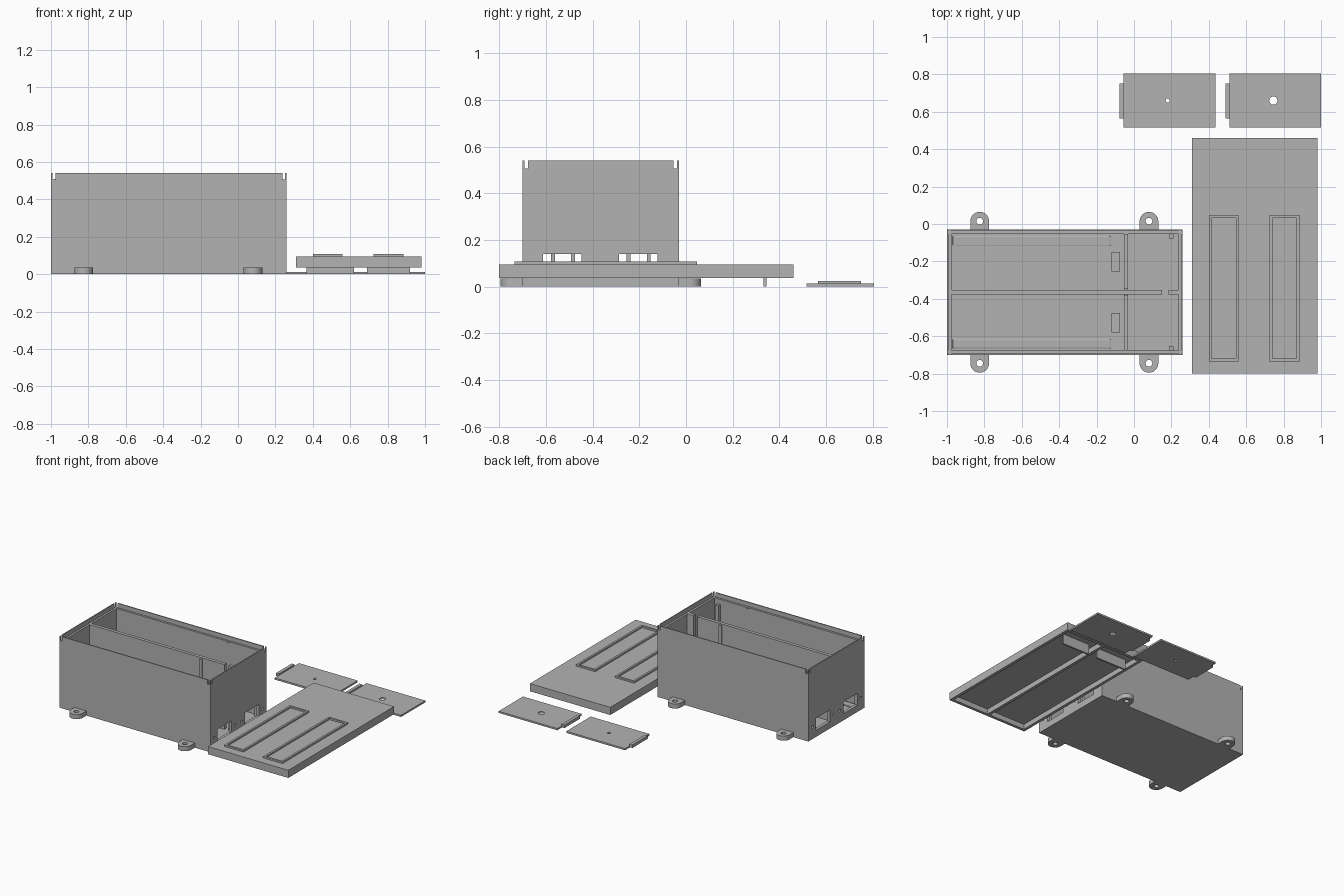
import bpy, bmesh
from mathutils import Matrix, Vector

cube = bpy.data.objects.get("Cube")
if cube:
    bpy.data.objects.remove(cube, do_unlink=True)

GREY = (0.45, 0.45, 0.45, 1)
grey = bpy.data.materials.new("plain grey plastic")
grey.use_nodes = True
grey.diffuse_color = GREY
grey.node_tree.nodes["Principled BSDF"].inputs["Base Color"].default_value = GREY


def finish(name, bm):
    mesh = bpy.data.meshes.new(name)
    bm.to_mesh(mesh)
    bm.free()
    mesh.materials.append(grey)
    obj = bpy.data.objects.new(name, mesh)
    bpy.context.collection.objects.link(obj)
    return obj


def box(name, x, y, z):
    """Block given by its (min, max) along each axis."""
    bm = bmesh.new()
    bmesh.ops.create_cube(bm, size=1)
    for v in bm.verts:
        v.co = Vector([lo + (c + 0.5) * (hi - lo) for c, (lo, hi) in zip(v.co, (x, y, z))])
    return finish(name, bm)


def cylinder(name, centre, radius, depth, axis="Z"):
    turn = Matrix.Rotation(1.570796, 4, "Y") if axis == "X" else Matrix()
    bm = bmesh.new()
    bmesh.ops.create_cone(bm, cap_ends=True, segments=32, radius1=radius, radius2=radius,
                          depth=depth, matrix=Matrix.Translation(centre) @ turn)
    return finish(name, bm)


def boolean(obj, other, operation="DIFFERENCE"):
    """Combine two solids, then drop the helper."""
    mod = obj.modifiers.new("cut", "BOOLEAN")
    mod.object, mod.operation, mod.solver = other, operation, "EXACT"
    bpy.context.view_layer.objects.active = obj
    bpy.ops.object.modifier_apply(modifier="cut")
    bpy.data.objects.remove(other, do_unlink=True)


def cut(obj, x, y, z):
    boolean(obj, box("cutter", x, y, z))


def smooth(obj):
    bpy.ops.object.select_all(action="DESELECT")
    obj.select_set(True)
    bpy.context.view_layer.objects.active = obj
    bpy.ops.object.shade_smooth_by_angle()


# Main case with stepped rim
X0, X1, Y0, Y1, TOP, WALL = -1.0, 0.26, -0.70, -0.03, 0.54, 0.023
MID = (Y0 + Y1) / 2
FLOOR = 0.02
case = box("case", (X0, X1), (Y0, Y1), (0, TOP))
cut(case, (X0 + WALL, X1 - WALL), (Y0 + WALL, Y1 - WALL), (FLOOR, 1))
for a in (X0 + 0.008, X1 - WALL):
    cut(case, (a, a + 0.015), (-1, 1), (0.507, 1))
for a in (Y0 + 0.008, Y1 - WALL):
    cut(case, (-2, 2), (a, a + 0.015), (0.507, 1))

# Socket windows and screw holes through both ends
for y in (MID - 0.165, MID + 0.16):
    cut(case, (-2, 2), (y - 0.083, y + 0.083), (0.05, 0.14))
    for side in (-0.125, 0.125):
        boolean(case, cylinder("cutter", (-0.37, y + side, 0.09), 0.01, 2, "X"))
smooth(case)

# Mounting ears on the long sides
for x, place in ((-0.825, "right"), (0.08, "left")):
    for wall, s, end in ((Y1, 1, "back"), (Y0, -1, "front")):
        hub = wall + s * 0.045
        ear = cylinder("mounting_ear_%s_%s" % (end, place), (x, hub, 0.0175), 0.05, 0.035)
        boolean(ear, box("tongue", (x - 0.05, x + 0.05),
                         sorted((hub, wall - s * 0.01)), (0, 0.035)), "UNION")
        boolean(ear, cylinder("cutter", (x, hub, 0.02), 0.018, 0.2))
        smooth(ear)

# Lengthwise divider with a gap for a sliding plate
for name, x in (("divider", (X0 + 0.02, 0.15)), ("divider_stub", (0.185, X1 - 0.02))):
    box(name, x, (MID - 0.0125, MID + 0.0125), (0.01, 0.51))

# Low cross sill and upright plate guides
box("cross_sill", (-0.053, -0.032), (Y0 + 0.02, Y1 - 0.02), (0.01, 0.035))
for i, y in enumerate((Y0 + WALL, MID - 0.0165, MID + 0.0165, Y1 - WALL)):
    box("plate_guide_%d" % i, (-0.053, -0.032), (y - 0.004, y + 0.004), (0.01, 0.5))

# Fittings inside each compartment
for s, side in ((-1, "front"), (1, "back")):
    edge = MID + s * 0.312
    box("corner_post_" + side, (0.187, 0.21), sorted((edge, edge - s * 0.025)), (0.01, 0.47))
    pad = MID + s * 0.275
    strip = box("floor_strip_" + side, (-0.97, -0.125), (pad - 0.026, pad + 0.026), (0.015, 0.028))
    bevel = strip.modifiers.new("rounding", "BEVEL")
    bevel.width, bevel.segments = 0.005, 2
    y = MID + s * 0.162
    loop = box("cable_loop_" + side, (-0.12, -0.075), (y - 0.052, y + 0.052), (0.01, 0.16))
    cut(loop, (-1, 1), (y - 0.035, y + 0.035), (FLOOR, 0.143))

# Lid: shallow tray lying open side down
LX, LY = (0.31, 0.98), (-0.80, 0.46)
lid = box("lid", LX, LY, (0.037, 0.095))
cut(lid, (LX[0] + 0.022, LX[1] - 0.022), (LY[0] + 0.022, LY[1] - 0.022), (0, 0.075))
box("lid_rib", (0.634, 0.656), (LY[0] + 0.02, LY[1] - 0.02), (0.037, 0.08))
for name, x in (("right", (0.365, 0.62)), ("left", (0.69, 0.92))):
    box("lid_tab_" + name, x, (0.332, 0.345), (0, 0.08))

# Raised rectangular rims on the lid
for name, x in (("right", 0.48), ("left", 0.805)):
    rim = box("lid_rim_" + name, (x - 0.08, x + 0.08), (-0.735, 0.048), (0.09, 0.107))
    cut(rim, (x - 0.065, x + 0.065), (-0.72, 0.033), (0, 1))

# Two loose sliding plates with a hole and an end tab
for name, x, r in (("small_hole", -0.055, 0.011), ("large_hole", 0.51, 0.022)):
    plate = box("plate_" + name, (x, x + 0.49), (0.515, 0.805), (0, 0.013))
    boolean(plate, cylinder("cutter", (x + 0.235, 0.66, 0), r, 0.2))
    smooth(plate)
    box("plate_tab_" + name, (x - 0.022, x + 0.002), (0.565, 0.75), (0.002, 0.025))
